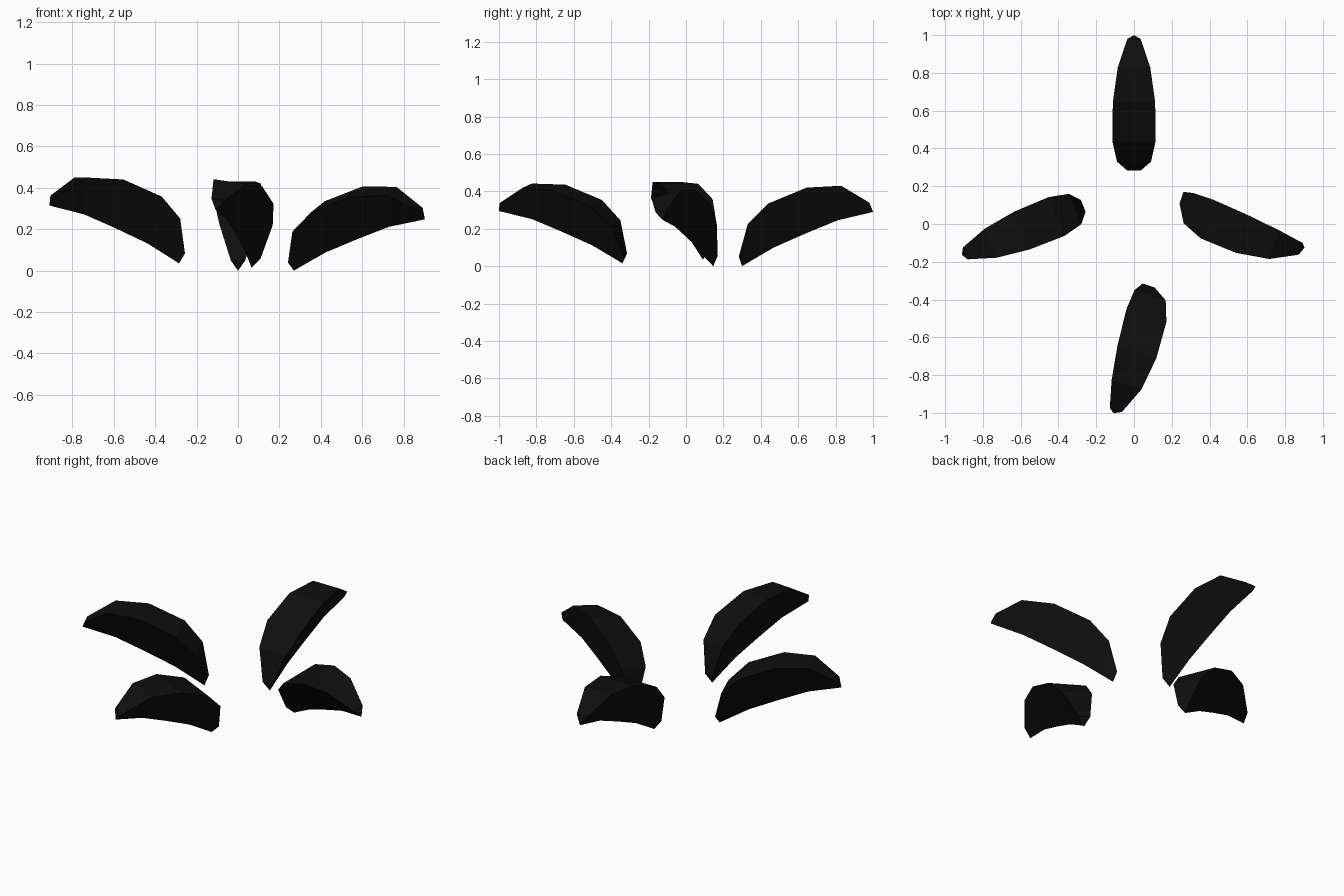
import bpy
import bmesh
from math import radians
from mathutils import Matrix, Vector

cube = bpy.data.objects.get("Cube")
if cube:
    bpy.data.objects.remove(cube, do_unlink=True)

# Single near-black colour
black = bpy.data.materials.new("matte black")
black.use_nodes = True
colour = (0.0045, 0.0045, 0.0045, 1)
black.diffuse_color = colour
bsdf = next(n for n in black.node_tree.nodes if n.type == 'BSDF_PRINCIPLED')
bsdf.inputs["Base Color"].default_value = colour

# Claw sections from base to tip: rim half width, rim (y, z), keel (y, z)
SECTIONS = [
    (0.035, (-0.018, 0.05), (0.0, 0.0)),
    (0.09, (0.03, 0.225), (0.05, 0.03)),
    (0.115, (0.14, 0.335), (0.17, 0.10)),
    (0.112, (0.345, 0.42), (0.34, 0.175)),
    (0.086, (0.53, 0.43), (0.51, 0.245)),
    (0.035, (0.68, 0.34), (0.70, 0.29)),
]


def claw(name, base, yaw, pitch=0, roll=0, scale=1.0):
    """Loft triangular sections into a curved claw, then set it in place."""
    bm = bmesh.new()
    rings = []
    for half, rim, keel in SECTIONS:
        points = ((-half, *rim), (half, *rim), (0, *keel))
        rings.append([bm.verts.new(p) for p in points])
    for a, b in zip(rings, rings[1:]):
        for i in range(3):
            j = (i + 1) % 3
            bm.faces.new((a[i], a[j], b[j], b[i]))
    bm.faces.new(rings[0])
    bm.faces.new(rings[-1])
    bmesh.ops.recalc_face_normals(bm, faces=bm.faces)

    turn = (Matrix.Rotation(radians(yaw), 4, 'Z')
            @ Matrix.Rotation(radians(pitch), 4, 'X')
            @ Matrix.Rotation(radians(roll), 4, 'Y'))
    bm.transform(Matrix.Translation(Vector(base)) @ turn @ Matrix.Scale(scale, 4))

    mesh = bpy.data.meshes.new(name)
    bm.to_mesh(mesh)
    bm.free()
    mesh.materials.append(black)
    obj = bpy.data.objects.new(name, mesh)
    bpy.context.collection.objects.link(obj)
    return obj


# Four claws spread around the centre
claw("back_claw", (0, 0.30, 0), 0)
claw("front_claw", (0.065, -0.34, 0.015), 162, roll=-8, scale=0.975)
claw("right_claw", (-0.285, 0.09, 0.035), 112, scale=0.965)
claw("left_claw", (0.27, 0.145, 0), -107.5, pitch=-2, roll=14, scale=0.965)
